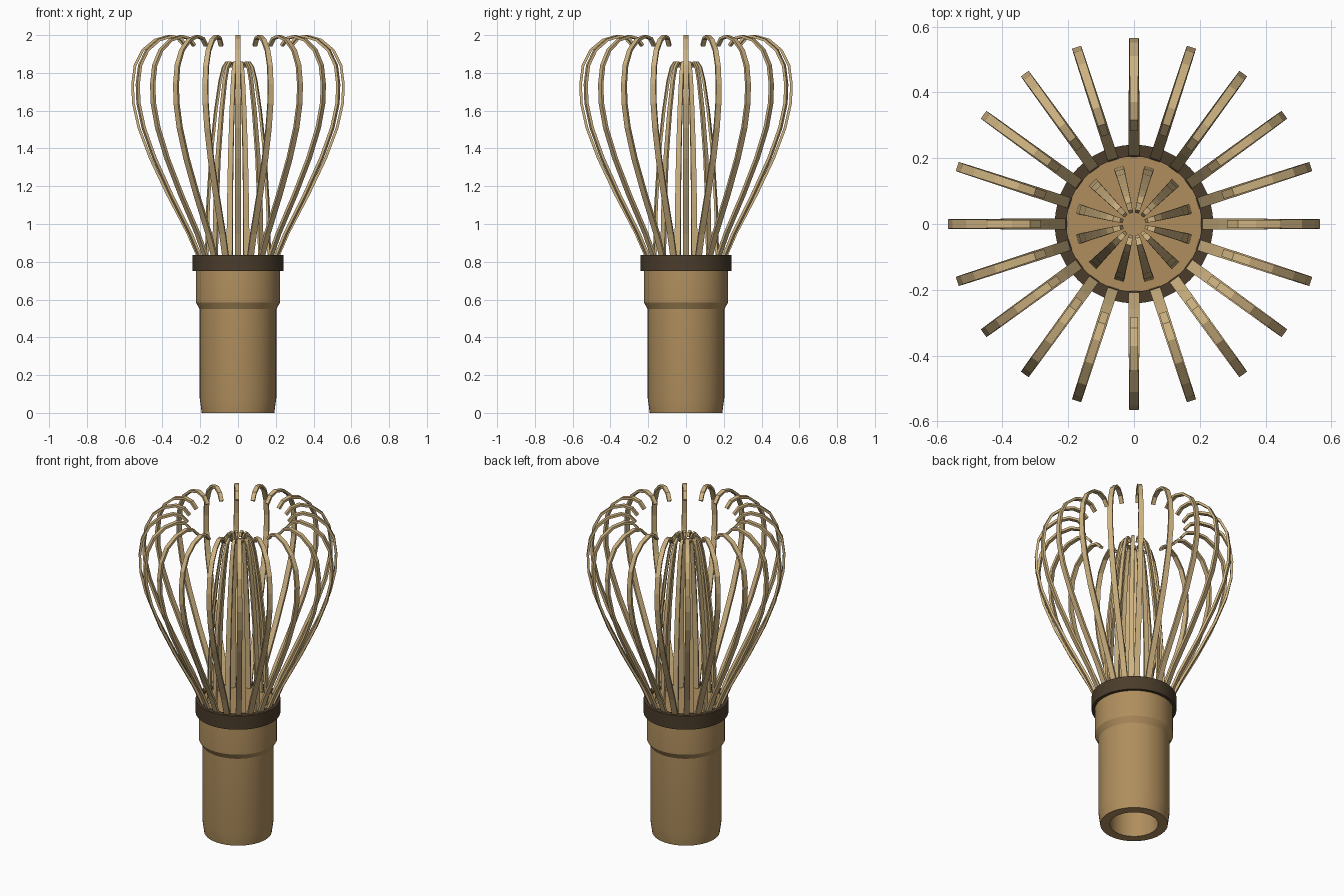
import bpy, bmesh, math
from mathutils import Vector, Matrix

cube = bpy.data.objects.get("Cube")
if cube:
    bpy.data.objects.remove(cube, do_unlink=True)


def material(name, rgb):
    m = bpy.data.materials.new(name)
    m.use_nodes = True
    m.diffuse_color = (*rgb, 1)
    m.node_tree.nodes["Principled BSDF"].inputs["Base Color"].default_value = (*rgb, 1)
    return m


bamboo = material("bamboo", (0.43, 0.27, 0.11))
pale_bamboo = material("pale bamboo", (0.62, 0.45, 0.22))
dark_thread = material("dark thread", (0.07, 0.046, 0.024))


def finish(name, bm, mat, smooth=False):
    bmesh.ops.recalc_face_normals(bm, faces=bm.faces)
    mesh = bpy.data.meshes.new(name)
    bm.to_mesh(mesh)
    bm.free()
    mesh.materials.append(mat)
    ob = bpy.data.objects.new(name, mesh)
    bpy.context.collection.objects.link(ob)
    if smooth:
        bpy.ops.object.select_all(action='DESELECT')
        ob.select_set(True)
        bpy.context.view_layer.objects.active = ob
        bpy.ops.object.shade_smooth_by_angle(angle=math.radians(20))
    return ob


def lathe(name, profile, mat, closed=False, steps=48):
    """Spin an (r, z) profile round the z axis."""
    bm = bmesh.new()
    verts = [bm.verts.new((r, 0, z)) for r, z in profile]
    edges = [bm.edges.new(p) for p in zip(verts, verts[1:])]
    if closed:
        edges.append(bm.edges.new((verts[-1], verts[0])))
    bmesh.ops.spin(bm, geom=verts + edges, cent=(0, 0, 0), axis=(0, 0, 1),
                   angle=math.tau, steps=steps)
    bmesh.ops.remove_doubles(bm, verts=bm.verts, dist=0.0001)
    return finish(name, bm, mat, smooth=True)


def tines(name, path, count, offset, width, thick):
    """A ring of flat strips that follow an (r, z) path; width tapers to the tip."""
    bm = bmesh.new()
    last = len(path) - 1
    for k in range(count):
        turn = Matrix.Rotation(offset + math.tau * k / count, 3, 'Z')
        rings = []
        for i, (r, z) in enumerate(path):
            a, b = path[max(i - 1, 0)], path[min(i + 1, last)]
            along = Vector((b[0] - a[0], 0, b[1] - a[1])).normalized()
            out = Vector((along.z, 0, -along.x)) * thick / 2
            side = Vector((0, 1, 0)) * (width[0] + (width[1] - width[0]) * i / last) / 2
            c = Vector((r, 0, z))
            corners = (c + out + side, c + out - side, c - out - side, c - out + side)
            rings.append([bm.verts.new(turn @ p) for p in corners])
        for lo, hi in zip(rings, rings[1:]):
            for j in range(4):
                n = (j + 1) % 4
                bm.faces.new((lo[j], lo[n], hi[n], hi[j]))
        bm.faces.new(rings[0])
        bm.faces.new(rings[-1])
    return finish(name, bm, pale_bamboo)


# Handle: hollow from below, stepped out under the collar, closed on top
lathe("handle", [(0, 0.7), (0.137, 0.7), (0.137, 0), (0.192, 0), (0.203, 0.08),
                 (0.203, 0.55), (0.223, 0.585), (0.223, 0.75), (0.215, 0.825),
                 (0, 0.825)], bamboo)

# Collar of binding thread
lathe("collar", [(0.205, 0.75), (0.241, 0.75), (0.241, 0.835), (0.205, 0.835)],
      dark_thread, closed=True)

# Outer tines swell out and hook in at the top
outer_path = [(0.2, 0.8), (0.265, 0.95), (0.375, 1.16), (0.465, 1.35), (0.525, 1.51),
              (0.554, 1.64), (0.558, 1.74), (0.545, 1.84), (0.505, 1.92), (0.44, 1.974),
              (0.37, 1.994), (0.32, 1.982), (0.288, 1.945)]
tines("outer_tines", outer_path, 20, 0, (0.034, 0.023), 0.014)

# Inner tines lean to the middle
inner_path = [(0.172, 0.8), (0.164, 1.1), (0.148, 1.36), (0.122, 1.6), (0.098, 1.76),
              (0.08, 1.83), (0.062, 1.856), (0.048, 1.852), (0.04, 1.83)]
tines("inner_tines", inner_path, 12, math.radians(15), (0.032, 0.012), 0.012)
